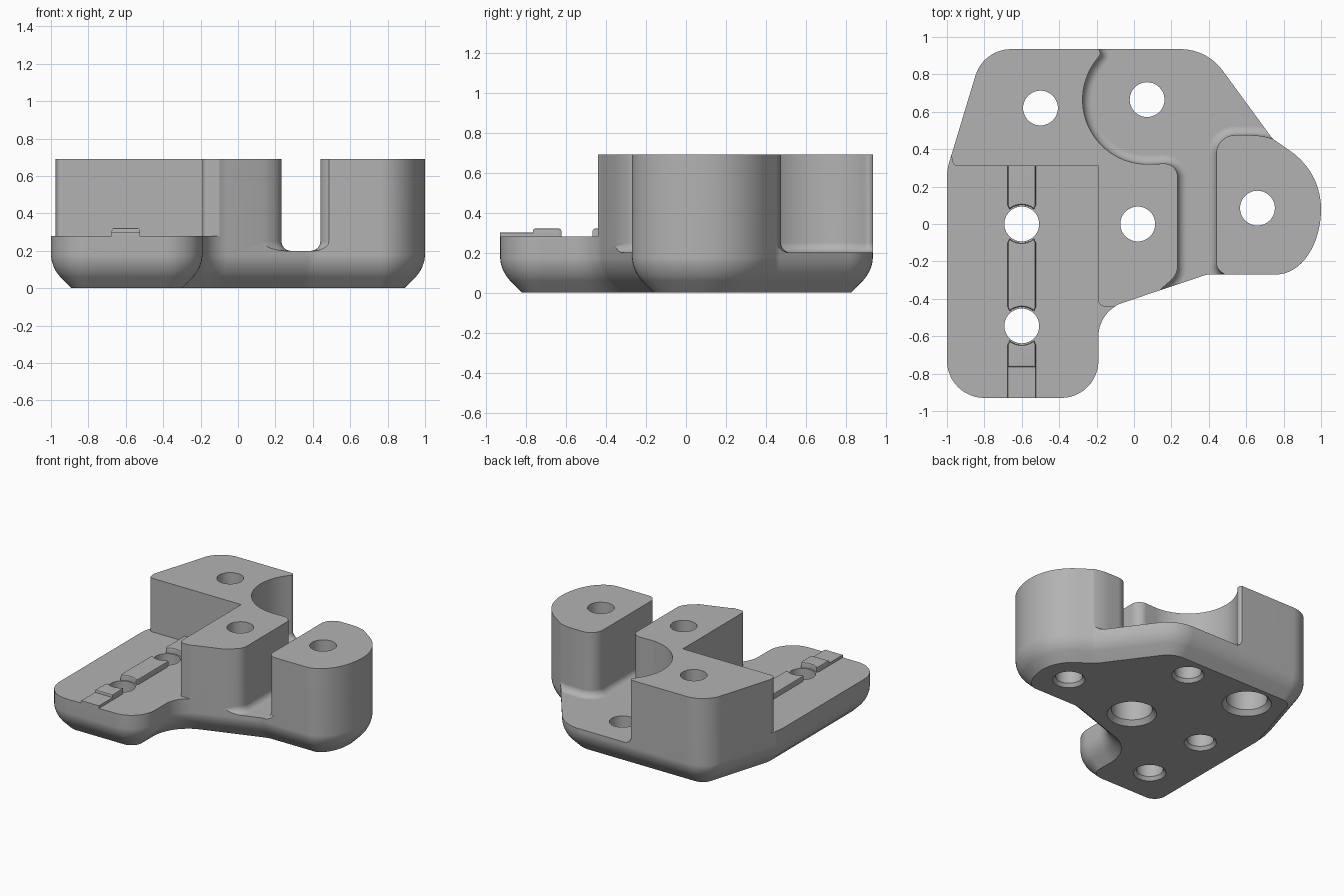
import bpy, bmesh, math
from mathutils import Vector

if "Cube" in bpy.data.objects:
    bpy.data.objects.remove(bpy.data.objects["Cube"])

grey = bpy.data.materials.new("plain grey")
grey.diffuse_color = (0.45, 0.45, 0.45, 1)
grey.use_nodes = True
grey.node_tree.nodes["Principled BSDF"].inputs["Base Color"].default_value = grey.diffuse_color


def arc(cx, cy, rx, a0, a1, n=16, ry=None):
    """Points along an arc, angles in degrees."""
    ry = ry or rx
    ts = [math.radians(a0 + (a1 - a0) * i / n) for i in range(n + 1)]
    return [(cx + rx * math.cos(t), cy + ry * math.sin(t)) for t in ts]


def rounded(pts, n=12):
    """Closed polygon; points given as (x, y, radius) become filleted corners."""
    out = []
    for i, p in enumerate(pts):
        if len(p) == 2 or p[2] == 0:
            out.append(Vector(p[:2]))
            continue
        c = Vector(p[:2])
        a = (Vector(pts[i - 1][:2]) - c).normalized()
        b = (Vector(pts[(i + 1) % len(pts)][:2]) - c).normalized()
        half = a.angle(b) / 2
        mid = c + (a + b).normalized() * p[2] / math.sin(half)
        t = p[2] / math.tan(half)
        s, e = c + a * t - mid, c + b * t - mid
        w = s.angle(e)
        for k in range(n + 1):
            f = k / n
            out.append(mid + (s * math.sin((1 - f) * w) + e * math.sin(f * w)) / math.sin(w))
    return out


def inset(pts, d):
    """Offset a counter-clockwise outline inwards by d."""
    out = []
    for i, p in enumerate(pts):
        a = (p - pts[i - 1]).normalized()
        b = (pts[(i + 1) % len(pts)] - p).normalized()
        na, nb = Vector((-a.y, a.x)), Vector((-b.y, b.x))
        out.append(p + (na + nb) * d / (1 + na.dot(nb)))
    return out


def loft(name, rings):
    """Solid through rings of (counter-clockwise outline, z), from the bottom up."""
    bm = bmesh.new()
    loops = [[bm.verts.new((p[0], p[1], z)) for p in pts] for pts, z in rings]
    n = len(loops[0])
    for lo, hi in zip(loops, loops[1:]):
        for i in range(n):
            j = (i + 1) % n
            bm.faces.new((lo[i], lo[j], hi[j], hi[i]))
    bm.faces.new(loops[0][::-1])
    bm.faces.new(loops[-1])
    me = bpy.data.meshes.new(name)
    bm.to_mesh(me)
    bm.free()
    ob = bpy.data.objects.new(name, me)
    bpy.context.collection.objects.link(ob)
    me.materials.append(grey)
    return ob


def cut(ob, cutter):
    cutter.hide_render = True
    bpy.context.view_layer.objects.active = ob
    mod = ob.modifiers.new("cut", 'BOOLEAN')
    mod.operation, mod.solver, mod.object = 'DIFFERENCE', 'EXACT', cutter
    bpy.ops.object.modifier_apply(modifier=mod.name)
    bpy.data.objects.remove(cutter)


def smooth(ob):
    bpy.ops.object.select_all(action='DESELECT')
    ob.select_set(True)
    bpy.context.view_layer.objects.active = ob
    bpy.ops.object.shade_smooth_by_angle(angle=math.radians(28))
    ob.modifiers.new("even_shading", 'WEIGHTED_NORMAL').keep_sharp = True


# Full body, with rounded-off chamfer around the bottom
outline = rounded(
    [(-1, -0.93, 0.2), (-0.19, -0.93, 0.2), (-0.19, -0.465, 0.19), (0.39, -0.27, 0.1)]
    + arc(0.76, 0.08, 0.24, -90, 0, 16, 0.35)
    + arc(0.625, 0.08, 0.375, 0, 55)[1:]
    + [(0.74, 0.457, 0.1), (0.39, 0.935, 0.28), (-0.805, 0.935, 0.2), (-1, 0.29, 0.3)])
profile = [(0.11, 0), (0.05, 0.06), (0.03, 0.085), (0.014, 0.115), (0.004, 0.145), (0, 0.175), (0, 0.69)]
body = loft("bracket_body", [(inset(outline, d), z) for d, z in profile])

# Low flat leg
leg = rounded([(-1.3, -1.2), (-0.1, -1.2), (-0.1, -0.44), (-0.19, -0.44, 0.03), (-0.19, 0.31),
               (-0.965, 0.31, 0.03), (-0.98, 0.38), (-1.3, 0.38)])
cut(body, loft("leg_cutter", [(leg, 0.28), (leg, 1)]))

# Channel between the tall block and the round post, with a filleted floor
channel = rounded(
    [(0.0, -0.47), (0.0, -1.0), (0.9, -1.0), (0.62, -0.40), (0.50, -0.28)]
    + arc(0.505, -0.205, 0.065, -115, -180, 6)
    + arc(0.54, 0.375, 0.1, 180, 90, 10)
    + arc(0.62, 0.09, 0.385, 90, 58, 8)
    + [(1.3, 0.12), (1.3, 1.3), (-0.21, 1.3), (-0.21, 0.95)]
    + arc(-0.21, 0.912, 0.03, 60, -20, 5)
    + arc(0.07, 0.665, 0.345, 141, 270, 30)
    + [(0.233, 0.325, 0.07), (0.233, -0.27, 0.1), (0.12, -0.37)])
fillet = [(0.05 * (1 - math.sin(t)), 0.2 + 0.05 * (1 - math.cos(t)))
          for t in [i * math.pi / 12 for i in range(7)]]
cut(body, loft("channel_cutter", [(inset(channel, d), z) for d, z in fillet + [(0, 1)]]))

# Screw holes: plain ones, and two with a wide recess underneath
plain = [(0.112, -0.05), (0.112, 0), (0.093, 0.025), (0.093, 1)]
recessed = [(0.172, -0.05), (0.172, 0), (0.142, 0.035), (0.142, 0.48), (0.093, 0.48), (0.093, 1)]
for x, y, steps in [(-0.6, 0, plain), (-0.6, -0.545, plain), (0.07, 0.665, plain), (0.66, 0.085, plain),
                    (0.02, 0, recessed), (-0.5, 0.62, recessed)]:
    cut(body, loft("hole_cutter", [(arc(x, y, r, 0, 360, 48)[:-1], z) for r, z in steps]))
smooth(body)


# Raised key strip on the leg, broken around its two holes
def key(name, lower, upper, z, edge=0.012):
    pts = [Vector(p) for p in lower + upper]
    smooth(loft(name, [(pts, 0.27), (pts, z - edge), (inset(pts, edge * 0.3), z - edge * 0.3),
                       (inset(pts, edge), z)]))


def above(y):
    return [(-0.675, y + 0.1)] + arc(-0.6, y, 0.102, 130, 50, 10) + [(-0.525, y + 0.1)]


def below(y):
    return [(-0.525, y - 0.1)] + arc(-0.6, y, 0.102, -50, -130, 10) + [(-0.675, y - 0.1)]


key("key_strip_base", [(-0.675, -0.93), (-0.525, -0.93)], below(-0.545), 0.3, 0.001)
key("key_strip_front", [(-0.675, -0.765), (-0.525, -0.765)], below(-0.545), 0.322)
key("key_strip_middle", above(-0.545), below(0), 0.322)
key("key_strip_back", above(0), [(-0.525, 0.34), (-0.675, 0.34)], 0.322)
